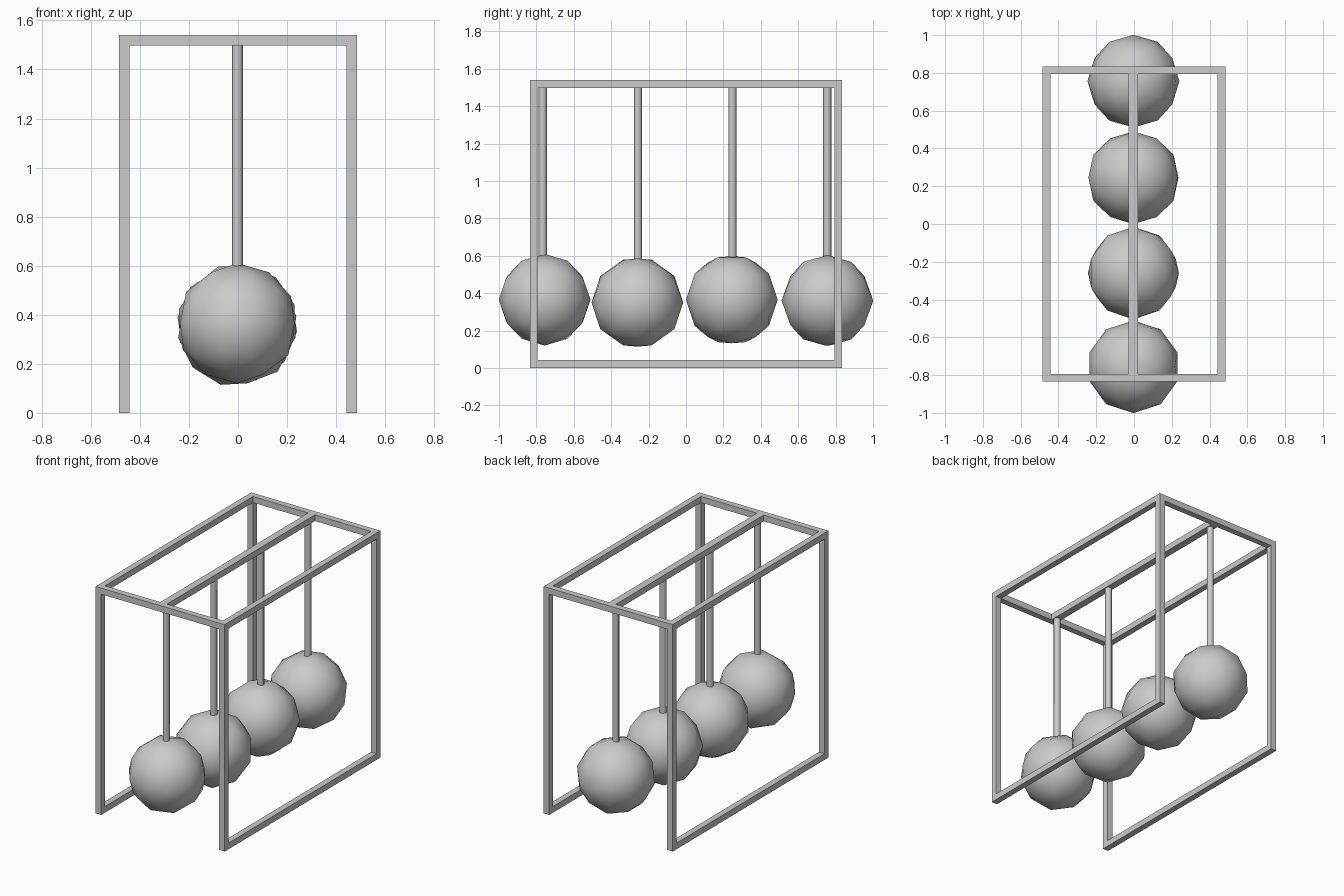
import bpy
from math import radians

if "Cube" in bpy.data.objects:
    bpy.data.objects.remove(bpy.data.objects["Cube"])

BAR = 0.042                  # frame bar thickness
W, D, H = 0.485, 0.835, 1.54   # half width, half depth, height of the frame


def box(name, lo, hi):
    bpy.ops.mesh.primitive_cube_add(size=1, location=[(a + b) / 2 for a, b in zip(lo, hi)])
    ob = bpy.context.object
    ob.name = name
    ob.scale = [b - a for a, b in zip(lo, hi)]
    bpy.ops.object.transform_apply(location=False, rotation=False, scale=True)
    return ob


# two side frames: floor rail, top rail and two posts each
for side, s in (("left", -1), ("right", 1)):
    x0, x1 = sorted((s * W, s * (W - BAR)))
    box(f"{side}_floor_rail", (x0, -D, 0), (x1, D, BAR))
    box(f"{side}_top_rail", (x0, -D, H - BAR), (x1, D, H))
    for end, e in (("front", -1), ("back", 1)):
        y0, y1 = sorted((e * D, e * (D - BAR)))
        box(f"{side}_{end}_post", (x0, y0, BAR), (x1, y1, H - BAR))

# cross beams at the front and back
for end, e in (("front", -1), ("back", 1)):
    y0, y1 = sorted((e * D, e * (D - BAR)))
    box(f"{end}_top_beam", (-W + BAR, y0, H - BAR), (W - BAR, y1, H))

# central beam carrying the rods
box("centre_beam", (-0.028, -D + BAR, H - BAR), (0.022, D - BAR, H))

# hanging balls with their rods: ball y, ball z, rod y, spin about y
balls = ((-0.756, 0.365, -0.766, 0), (-0.26, 0.35, -0.257, 16),
         (0.245, 0.365, 0.248, 40), (0.756, 0.36, 0.755, 65))
for i, (y, z, rod_y, spin) in enumerate(balls, 1):
    bpy.ops.mesh.primitive_ico_sphere_add(subdivisions=2, radius=0.245,
                                          location=(-0.003, y, z),
                                          rotation=(0, radians(spin), 0))
    ball = bpy.context.object
    ball.name = f"ball_{i}"
    bpy.ops.object.shade_smooth()

    z0, z1 = z + 0.2, H - BAR
    bpy.ops.mesh.primitive_cylinder_add(vertices=8, radius=0.022, depth=z1 - z0,
                                        location=(-0.002, rod_y, (z0 + z1) / 2))
    bpy.context.object.name = f"rod_{i}"
    bpy.ops.object.shade_smooth_by_angle(angle=radians(50))
